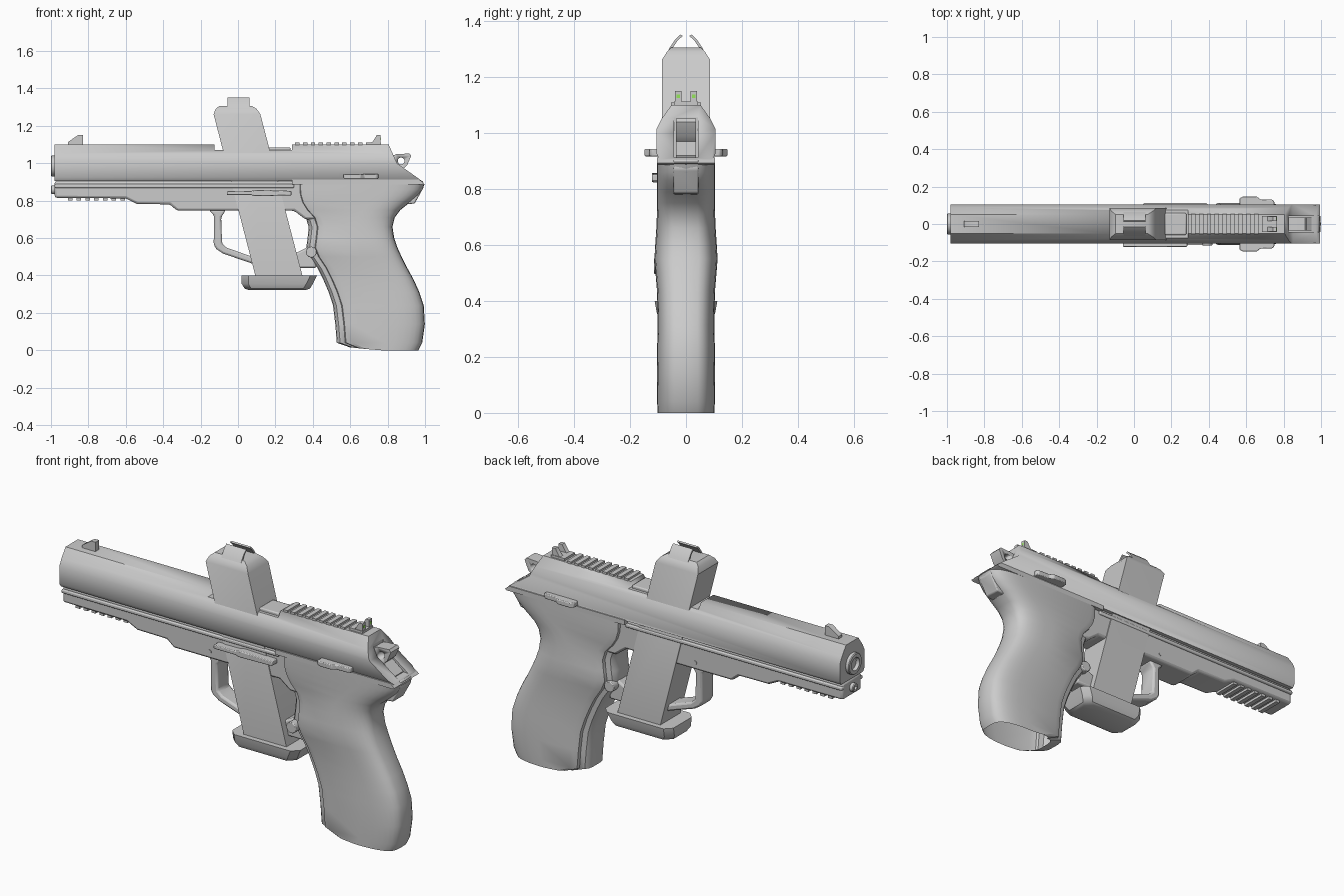
import bpy, bmesh, math
from mathutils import Vector

if "Cube" in bpy.data.objects:
    bpy.data.objects.remove(bpy.data.objects["Cube"])


def finish(name, bm, bevel=0, smooth=True, segs=2):
    bmesh.ops.recalc_face_normals(bm, faces=bm.faces)
    me = bpy.data.meshes.new(name)
    bm.to_mesh(me)
    bm.free()
    ob = bpy.data.objects.new(name, me)
    bpy.context.collection.objects.link(ob)
    bpy.ops.object.select_all(action='DESELECT')
    ob.select_set(True)
    bpy.context.view_layer.objects.active = ob
    if smooth:
        bpy.ops.object.shade_smooth_by_angle(angle=math.radians(35))
    if bevel:
        m = ob.modifiers.new("bevel", 'BEVEL')
        m.width, m.segments, m.limit_method = bevel, segs, 'ANGLE'
    return ob


def loft(name, rings, bevel=0, cap_start=True, cap_end=True):
    bm = bmesh.new()
    rows = [[bm.verts.new(p) for p in r] for r in rings]
    n = len(rows[0])
    for a, b in zip(rows, rows[1:]):
        for i in range(n):
            bm.faces.new((a[i], a[(i + 1) % n], b[(i + 1) % n], b[i]))
    if cap_start:
        bm.faces.new(rows[0])
    if cap_end:
        bm.faces.new(rows[-1])
    return finish(name, bm, bevel)


def prism(name, pts, y0, y1, bevel=0):
    """Extrude an xz outline from y0 to y1."""
    return loft(name, [[(x, y, z) for x, z in pts] for y in (y0, y1)], bevel)


def box(name, x0, x1, y0, y1, z0, z1, bevel=0):
    return prism(name, [(x0, z0), (x1, z0), (x1, z1), (x0, z1)], y0, y1, bevel)


def tube(name, x0, x1, z, r, hole, depth, n=24):
    """Cylinder along x with a blind hole at x0."""
    prof = [(x1, r), (x0 + .004, r), (x0, r - .004), (x0, hole), (x0 + depth, hole)]
    return loft(name, [[(x, q * math.cos(2 * math.pi * i / n), z + q * math.sin(2 * math.pi * i / n))
                        for i in range(n)] for x, q in prof])


def disc(name, x, z, r, y0, y1, bevel=0, n=20):
    return prism(name, [(x + r * math.cos(2 * math.pi * i / n), z + r * math.sin(2 * math.pi * i / n))
                        for i in range(n)], y0, y1, bevel)


def cut(ob, cutter, op='DIFFERENCE'):
    m = ob.modifiers.new("cut", 'BOOLEAN')
    m.object, m.operation, m.solver = cutter, op, 'EXACT'
    bpy.context.view_layer.objects.active = ob
    bpy.ops.object.modifier_apply(modifier=m.name)
    bpy.data.objects.remove(cutter)


# Slide: faceted section along x, trimmed to its side outline
half = [(.092, .905), (.105, .925), (.105, 1.015), (.088, 1.05), (.052, 1.10)]
section = half + [(-y, z) for y, z in reversed(half)]
slide = loft("slide", [[(x, y, z) for y, z in section] for x in (-.98, 1.0)])
cut(slide, prism("trim", [(-1.1, .8), (1.1, .8), (1.1, .89), (1.0, .893), (.85, 1.0), (.805, 1.101),
                          (.8, 1.2), (-1.1, 1.2)], -.3, .3), 'INTERSECT')
cut(slide, box("port_cutter", -.125, .288, -.2, .2, 1.07, 1.2))
cut(slide, box("slot_cutter", .825, 1.2, -.042, .042, .912, 1.2))
prism("slide_rear_rail", [(.29, .886), (.985, .886), (.995, .893), (.97, .912), (.29, .912)], -.103, .103)
box("chamber_block", .165, .28, -.058, .058, 1.0, 1.085, .006)

# Top ribs and sights
for i in range(9):
    x = .305 + i * .042
    box("slide_rib", x, x + .024, -.053, .053, 1.09, 1.11)
prism("front_sight", [(-.91, 1.09), (-.91, 1.113), (-.855, 1.15), (-.83, 1.15), (-.83, 1.09)], -.015, .015)
box("rear_sight_base", .685, .765, -.043, .043, 1.09, 1.112)
green = bpy.data.materials.new("sight_green")
green.diffuse_color = (.3, .8, .1, 1)
green.use_nodes = True
green.node_tree.nodes["Principled BSDF"].inputs["Base Color"].default_value = green.diffuse_color
for s in (-1, 1):
    prism("rear_sight_post", [(.69, 1.10), (.72, 1.115), (.742, 1.15), (.762, 1.15), (.762, 1.10)],
          s * .028 - .012, s * .028 + .012)
    dot = box("sight_dot", .758, .764, s * .028 - .006, s * .028 + .006, 1.125, 1.138)
    dot.data.materials.append(green)

# Muzzle
tube("barrel", -1.0, -.9, .985, .056, .034, .09)
tube("guide_rod", -1.0, -.9, .858, .023, .010, .04)

# Frame and accessory rail
prism("frame", [(-.98, .905), (-.98, .815), (-.6, .812), (-.54, .782), (-.365, .78), (-.325, .746),
                (.30, .746), (.36, .70), (.42, .70), (.42, .905)], -.08, .08, .012)
box("frame_rail", -.98, .30, -.09, .09, .868, .888, .006)
for i in range(7):
    x = -.91 + i * .047
    box("rail_tooth", x, x + .024, -.068, .068, .80, .83)

# Trigger guard and trigger
outer = [(-.155, .75), (-.128, .72), (-.13, .565), (-.115, .54), (-.08, .517), (.08, .462), (.25, .44), (.42, .44)]
inner = [(.40, .58), (.36, .545), (.30, .515), (.22, .495), (.09, .495), (-.06, .548), (-.085, .57), (-.09, .71),
         (-.065, .75)]
prism("trigger_guard", outer + inner, -.05, .05, .01)
prism("trigger", [(.13, .76), (.21, .76), (.20, .68), (.17, .61), (.13, .57), (.14, .64)], -.025, .025, .006)

# Grip: stacked rings (z, front x, back x, half width), open at the bottom
stack = [(0, .60, .965, .102), (.04, .528, .985, .103), (.14, .52, .999, .104), (.24, .508, .993, .103),
         (.31, .485, .97, .101), (.38, .455, .938, .102), (.44, .425, .905, .104), (.50, .385, .875, .109),
         (.55, .365, .852, .113), (.60, .372, .835, .110), (.66, .378, .826, .106), (.71, .362, .838, .104),
         (.75, .325, .868, .103), (.79, .30, .918, .103), (.83, .288, .965, .103), (.86, .285, .987, .103),
         (.888, .285, .997, .103)]
rings = []
for z, f, b, w in stack:
    side = [(f, .03), (f + .004, .055), (f + .018, .072), (f + .045, .078), (f + .05, .092), (f + .085, w)]
    c = b - .20
    side += [(c + .20 * math.sin(a) ** .8, w * math.cos(a) ** .55)
             for a in (math.pi / 2 * k / 8 for k in range(8))]
    lift = (lambda x: 0 if z else max(0, .015 - (x - f) * .1))
    rings.append([(x, y, z + lift(x)) for x, y in side] + [(b, 0, z)]
                 + [(x, -y, z + lift(x)) for x, y in reversed(side)])
loft("grip", rings, cap_start=False)

# Tang insert and hammer in the rear slot
prism("tang_insert", [(.86, .91), (.99, .905), (.992, .87), (.945, .785), (.90, .78)], -.045, .045, .006)
hammer = prism("hammer", [(.80, .93), (.80, 1.03), (.845, 1.048), (.915, 1.052), (.926, 1.04), (.905, .99),
                          (.885, .97), (.95, .92), (.94, .90), (.84, .90)], -.036, .036)
cut(hammer, disc("hole_cutter", .872, 1.012, .018, -.1, .1))

# Magazine: slanted body, tapered top, feed lips and base pad
SLANT = -.225 / .87


def mag_ring(z, x0, x1, w):
    return [(x0, -w, z), (x1, -w, z), (x1, w, z), (x0, w, z)]


def mag_x(z):
    return .095 + (z - .39) * SLANT


loft("magazine_body", [mag_ring(.39, .095, .347, .084),
                       mag_ring(1.262, mag_x(1.262), mag_x(1.262) + .25, .086),
                       mag_ring(1.29, -.12, .10, .068), mag_ring(1.306, -.10, .075, .052)])
lip = [(.08, 1.262), (.058, 1.305), (.038, 1.335), (.02, 1.352)]
for s in (-1, 1):
    strip = [(s * y, z) for y, z in lip] + [(s * (y - .008), z - .005) for y, z in reversed(lip)]
    loft("feed_lip", [[(x, y, z) for y, z in strip] for x in (-.055, .062)])


def pad_ring(z, x0, x1, w):
    c = .035
    return [(x0 + c, -w, z), (x1 - c, -w, z), (x1, -w + c, z), (x1, w - c, z),
            (x1 - c, w, z), (x0 + c, w, z), (x0, w - c, z), (x0, -w + c, z)]


loft("magazine_base", [pad_ring(.323, .055, .365, .075), pad_ring(.33, .035, .385, .09),
                       pad_ring(.355, .02, .40, .104), pad_ring(.40, .02, .422, .112)])

# Controls
prism("slide_stop", [(-.06, .83), (.07, .83), (.09, .824), (.285, .828), (.285, .852), (.10, .858), (.07, .852),
                     (-.06, .85)], -.122, -.07, .004)
disc("magazine_button", .392, .525, .029, -.114, .09, .004)
for s in (-1, 1):
    plan = [(.565, .09), (.565, .138), (.585, .148), (.655, .148), (.675, .132), (.74, .130), (.75, .12), (.75, .09)]
    loft("safety_lever", [[(x, s * y, z) for x, y in plan] for z in (.917, .943)], .004)
disc("guard_pin", -.11, .785, .010, -.083, .083)
